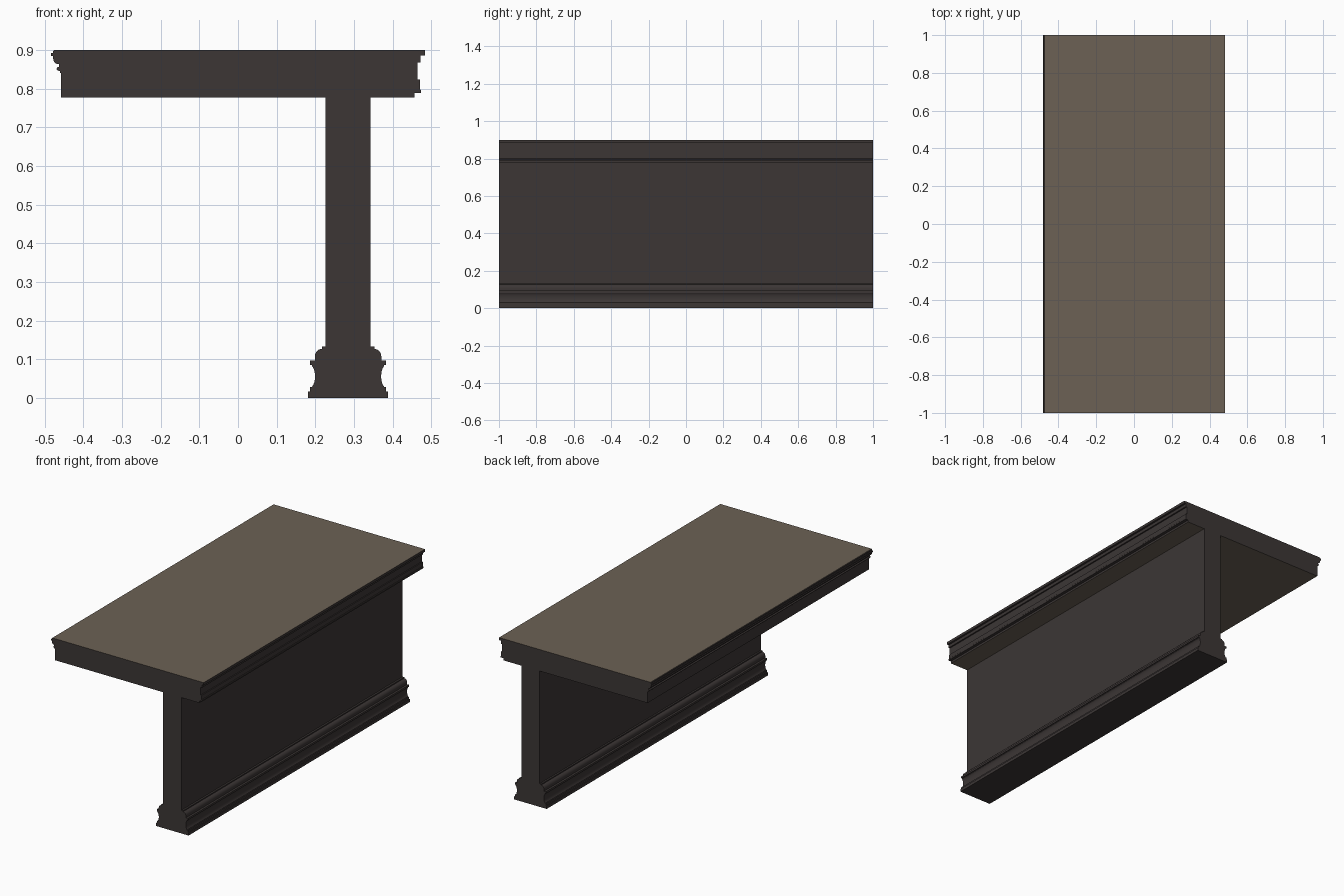
import bpy, bmesh, math

if "Cube" in bpy.data.objects:
    bpy.data.objects.remove(bpy.data.objects["Cube"])


def material(name, rgb):
    m = bpy.data.materials.new(name)
    m.diffuse_color = (*rgb, 1)
    m.use_nodes = True
    m.node_tree.nodes["Principled BSDF"].inputs["Base Color"].default_value = m.diffuse_color
    return m


DARK = material("dark stone", (0.045, 0.037, 0.036))
BROWN = material("brown surface", (0.150, 0.120, 0.089))


def arc(cx, cz, rx, rz, a0, a1, n=8):
    """Points of an elliptical arc, angles in degrees."""
    return [(cx + rx * math.cos(math.radians(a0 + (a1 - a0) * i / n)),
             cz + rz * math.sin(math.radians(a0 + (a1 - a0) * i / n)))
            for i in range(n + 1)]


def extrude_profile(name, points, rule=None):
    """Sweep an x-z outline along y from -1 to 1."""
    bm = bmesh.new()
    face = bm.faces.new([bm.verts.new((x, -1, z)) for x, z in points])
    ext = bmesh.ops.extrude_face_region(bm, geom=[face], use_keep_orig=True)
    bmesh.ops.translate(bm, vec=(0, 2, 0),
                        verts=[g for g in ext["geom"] if isinstance(g, bmesh.types.BMVert)])
    bmesh.ops.recalc_face_normals(bm, faces=bm.faces)
    bm.normal_update()
    for f in bm.faces:
        f.material_index = 1 if rule and rule(f) else 0
    me = bpy.data.meshes.new(name)
    bm.to_mesh(me)
    bm.free()
    me.materials.append(DARK)
    me.materials.append(BROWN)
    ob = bpy.data.objects.new(name, me)
    bpy.context.collection.objects.link(ob)
    bpy.context.view_layer.objects.active = ob
    ob.select_set(True)
    bpy.ops.object.shade_smooth_by_angle(angle=math.radians(35))
    ob.select_set(False)


# Top slab: stepped moulding on the right, rounded moulding on the left
right_edge = [(0.456, 0.777), (0.456, 0.789), (0.473, 0.789), (0.473, 0.796),
              (0.470, 0.799), (0.470, 0.824), (0.464, 0.824), (0.464, 0.868),
              (0.472, 0.868), (0.472, 0.885), (0.483, 0.885), (0.483, 0.900)]
left_edge = ([(-0.475, 0.900), (-0.478, 0.897), (-0.478, 0.892), (-0.483, 0.892),
              (-0.483, 0.884), (-0.478, 0.884)]
             + arc(-0.465, 0.880, 0.013, 0.017, 180, 250, 6)
             + [(-0.463, 0.863), (-0.463, 0.857)]
             + arc(-0.463, 0.851, 0.006, 0.005, 90, 270, 6)
             + [(-0.460, 0.846), (-0.460, 0.840), (-0.457, 0.840), (-0.457, 0.777)])
extrude_profile("table_top", right_edge + left_edge,
                lambda f: abs(f.normal.z) > 0.99
                and (f.calc_center_median().z > 0.899 or f.calc_center_median().z < 0.778))

# Upright wall
extrude_profile("upright_panel", [(0.226, 0.13), (0.342, 0.13), (0.342, 0.777), (0.226, 0.777)])

# Base plinth: half profile (half width, z), mirrored about its centre
half = ([(0.103, 0), (0.103, 0.017), (0.098, 0.017), (0.098, 0.028), (0.093, 0.028)]
        + arc(0.097, 0.056, 0.0115, 0.028, 250, 110)
        + [(0.093, 0.086), (0.098, 0.086), (0.098, 0.097), (0.086, 0.097)]
        + arc(0.068, 0.107, 0.018, 0.020, 0, 90)
        + [(0.068, 0.133)])
c = 0.2845
extrude_profile("base_moulding", [(c + w, z) for w, z in half]
                + [(c - w, z) for w, z in reversed(half)])
